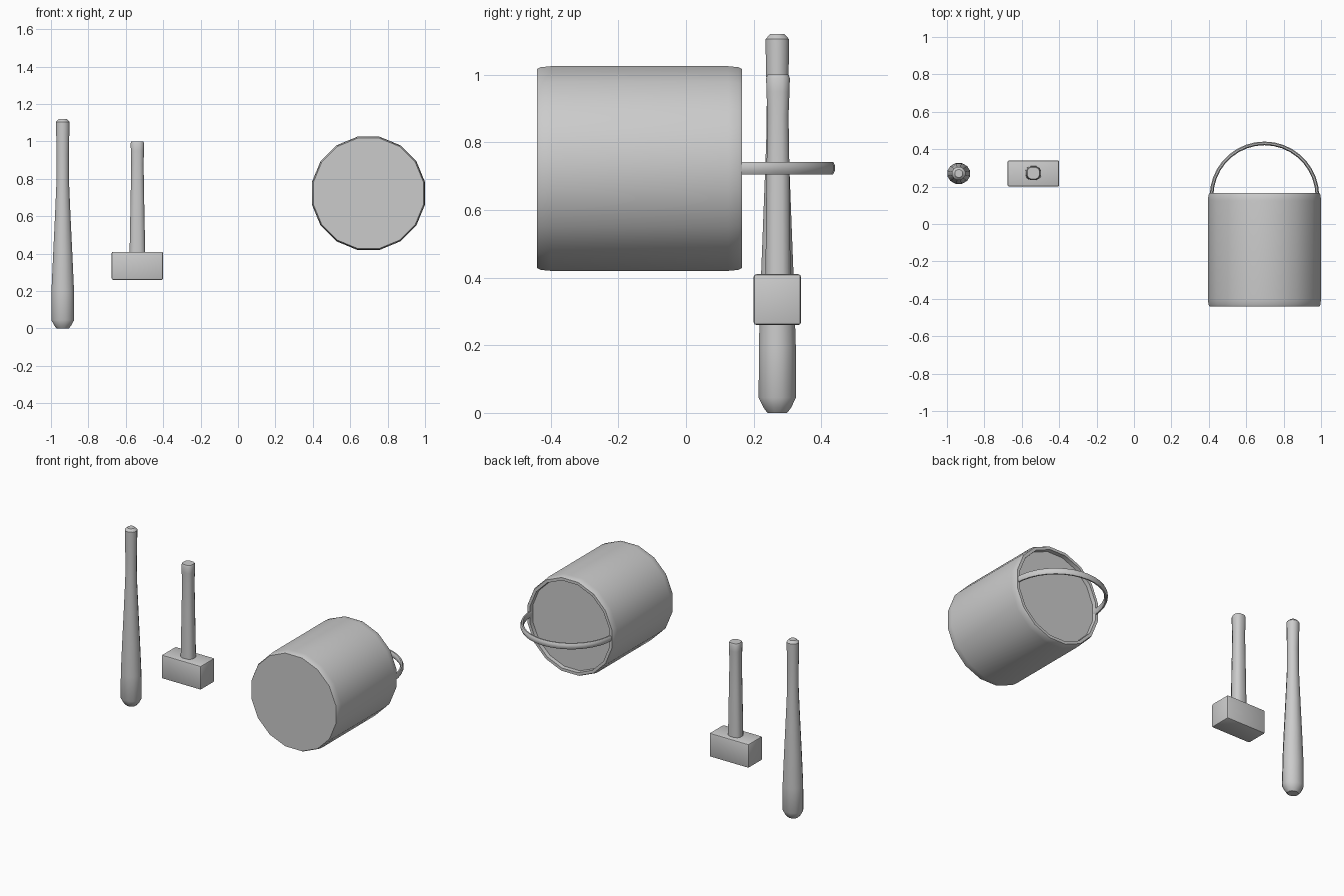
import bpy, bmesh, math
from mathutils import Matrix, Vector

if "Cube" in bpy.data.objects:
    bpy.data.objects.remove(bpy.data.objects["Cube"])

grey = bpy.data.materials.new("plain_grey")
grey.diffuse_color = (0.6, 0.6, 0.6, 1)
grey.use_nodes = True
grey.node_tree.nodes["Principled BSDF"].inputs["Base Color"].default_value = grey.diffuse_color


def finish(name, bm, angle=40):
    bmesh.ops.recalc_face_normals(bm, faces=bm.faces)
    me = bpy.data.meshes.new(name)
    bm.to_mesh(me)
    bm.free()
    ob = bpy.data.objects.new(name, me)
    bpy.context.collection.objects.link(ob)
    me.materials.append(grey)
    bpy.ops.object.select_all(action='DESELECT')
    ob.select_set(True)
    bpy.context.view_layer.objects.active = ob
    bpy.ops.object.shade_smooth_by_angle(angle=math.radians(angle))
    return ob


def loft(name, rings, sides, place, power=1.0, turn=0.5, angle=40):
    """Stack rings of (height, x radius, y radius); power < 1 squares the section."""
    bm = bmesh.new()
    loops = []
    for h, rx, ry in rings:
        loop = []
        for i in range(sides):
            a = 2 * math.pi * (i + turn) / sides
            c, s = math.cos(a), math.sin(a)
            c = math.copysign(abs(c) ** power, c)
            s = math.copysign(abs(s) ** power, s)
            loop.append(bm.verts.new(place @ Vector((rx * c, ry * s, h))))
        loops.append(loop)
    for a, b in zip(loops, loops[1:]):
        for i in range(sides):
            j = (i + 1) % sides
            bm.faces.new((a[i], a[j], b[j], b[i]))
    bm.faces.new(loops[0][::-1])
    bm.faces.new(loops[-1])
    return finish(name, bm, angle)


# Bat standing on its thick end
bat = [(0, .033, .03), (.015, .047, .042), (.045, .063, .057), (.2, .0625, .0565),
       (.4, .053, .05), (.6, .043, .042), (.8, .034, .034), (.93, .034, .032),
       (1.03, .036, .035), (1.105, .037, .036), (1.12, .022, .022)]
loft("bat", bat, 12, Matrix.Translation((-.937, .27, 0)))

# Mallet handle with a slightly squared section
handle = [(.40, .043, .038), (.5, .041, .037), (.7, .037, .035), (.88, .034, .032),
          (.95, .036, .035), (.99, .037, .036), (1.0, .033, .032)]
loft("mallet_handle", handle, 12, Matrix.Translation((-.538, .272, 0)), power=.75)

# Mallet head with narrow bevels
bm = bmesh.new()
bmesh.ops.create_cube(bm, size=1, matrix=Matrix.Translation((-.538, .27, .335))
                      @ Matrix.Diagonal((.275, .14, .15, 1)))
bmesh.ops.bevel(bm, geom=bm.edges[:], offset=.008, segments=2, affect='EDGES', profile=.5)
finish("mallet_head", bm, 30)

# Bucket lying on its side, mouth towards the back with a shallow recess
R = .3025 / math.cos(math.pi / 16)
body = [(-.44, R - .008, R - .008), (-.43, R - .003, R - .003), (-.40, R, R),
        (.125, R, R), (.155, R - .003, R - .003), (.165, R - .008, R - .008),
        (.165, R - .026, R - .026), (.14, R - .028, R - .028)]
axis = Matrix.Translation((.6975, 0, .7225)) @ Matrix.Rotation(-math.pi / 2, 4, 'X')
loft("bucket", body, 16, axis)

# Bucket bail: an arched strap with an oval section
bm = bmesh.new()
steps, sides = 18, 8
prev = None
for k in range(steps + 1):
    t = math.pi * k / steps
    out = Vector((math.cos(t), math.sin(t), 0))
    mid = Vector((.6975, .148, .724)) + .283 * out
    ring = []
    for i in range(sides):
        a = 2 * math.pi * (i + .5) / sides
        ring.append(bm.verts.new(mid + out * .0105 * math.cos(a)
                                 + Vector((0, 0, .02 * math.sin(a)))))
    if prev:
        for i in range(sides):
            j = (i + 1) % sides
            bm.faces.new((prev[i], prev[j], ring[j], ring[i]))
    if k in (0, steps):
        bm.faces.new(ring)
    prev = ring
finish("bucket_bail", bm, 60)
